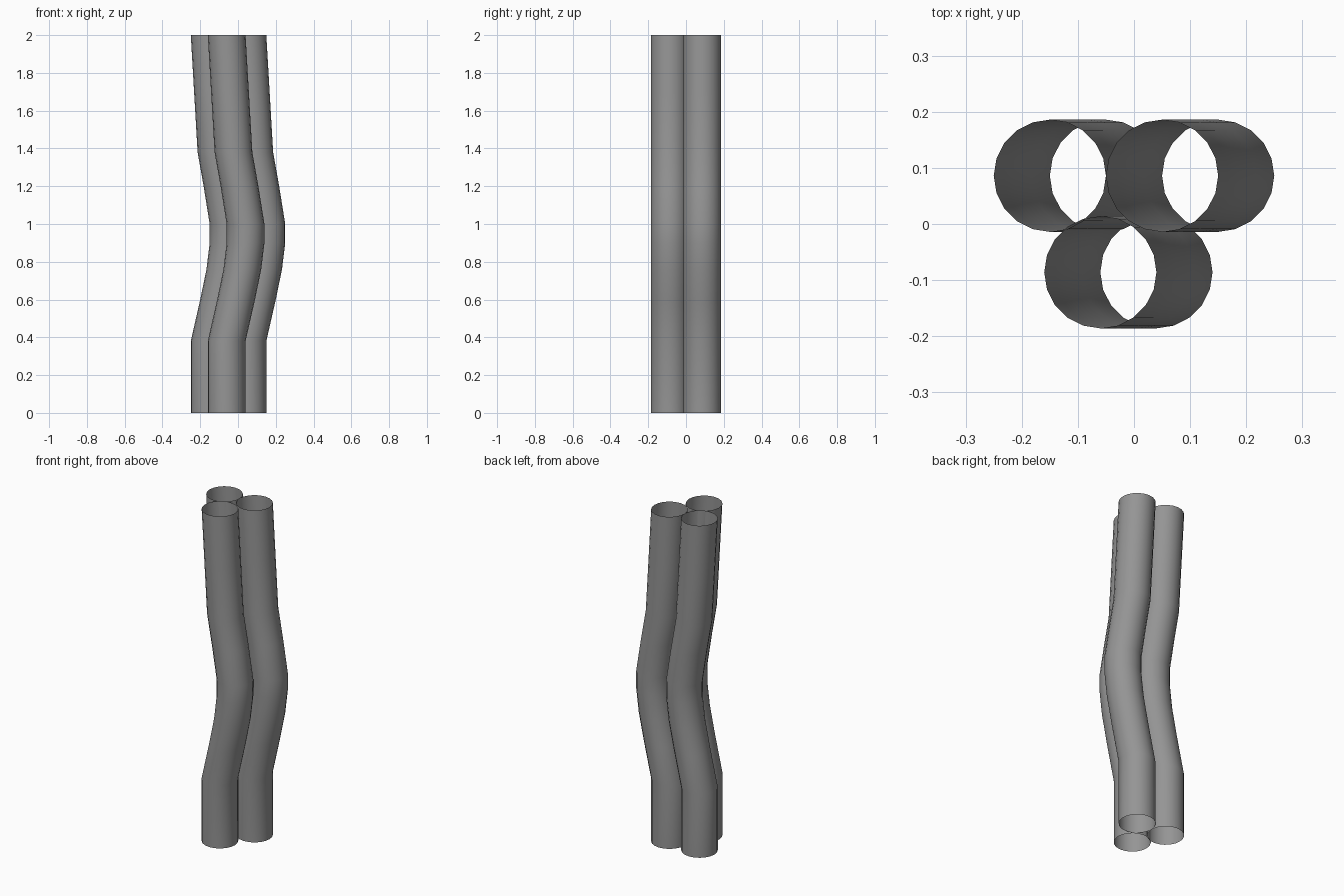
import bpy, bmesh, math

if "Cube" in bpy.data.objects:
    bpy.data.objects.remove(bpy.data.objects["Cube"], do_unlink=True)

grey = bpy.data.materials.new("mid grey")
grey.use_nodes = True
colour = (0.3, 0.3, 0.3, 1)
grey.diffuse_color = colour
grey.node_tree.nodes["Principled BSDF"].inputs["Base Color"].default_value = colour

SIDES, RADIUS = 20, 0.1
# Shared bend: sideways shift at each height
BEND = [(0, 0), (0, 0.38), (0.05, 0.6), (0.083, 0.76), (0.1, 0.9), (0.1, 1.0),
        (0.068, 1.2), (0.036, 1.38), (0.018, 1.69), (0, 2)]


def tube(name, x, y):
    """Open-ended thin tube: level rings stacked along the bend."""
    bm = bmesh.new()
    rings = []
    for shift, z in BEND:
        angles = [math.tau * i / SIDES for i in range(SIDES)]
        rings.append([bm.verts.new((x + shift + RADIUS * math.cos(a),
                                    y + RADIUS * math.sin(a), z)) for a in angles])
    for low, high in zip(rings, rings[1:]):
        for i in range(SIDES):
            j = (i + 1) % SIDES
            bm.faces.new((low[i], low[j], high[j], high[i]))
    mesh = bpy.data.meshes.new(name)
    bm.to_mesh(mesh)
    bm.free()
    mesh.materials.append(grey)
    mesh.shade_smooth()
    obj = bpy.data.objects.new(name, mesh)
    bpy.context.collection.objects.link(obj)


# Bundle of three tubes
tube("back_right_tube", -0.15, 0.086)
tube("back_left_tube", 0.05, 0.086)
tube("front_tube", -0.06, -0.086)
